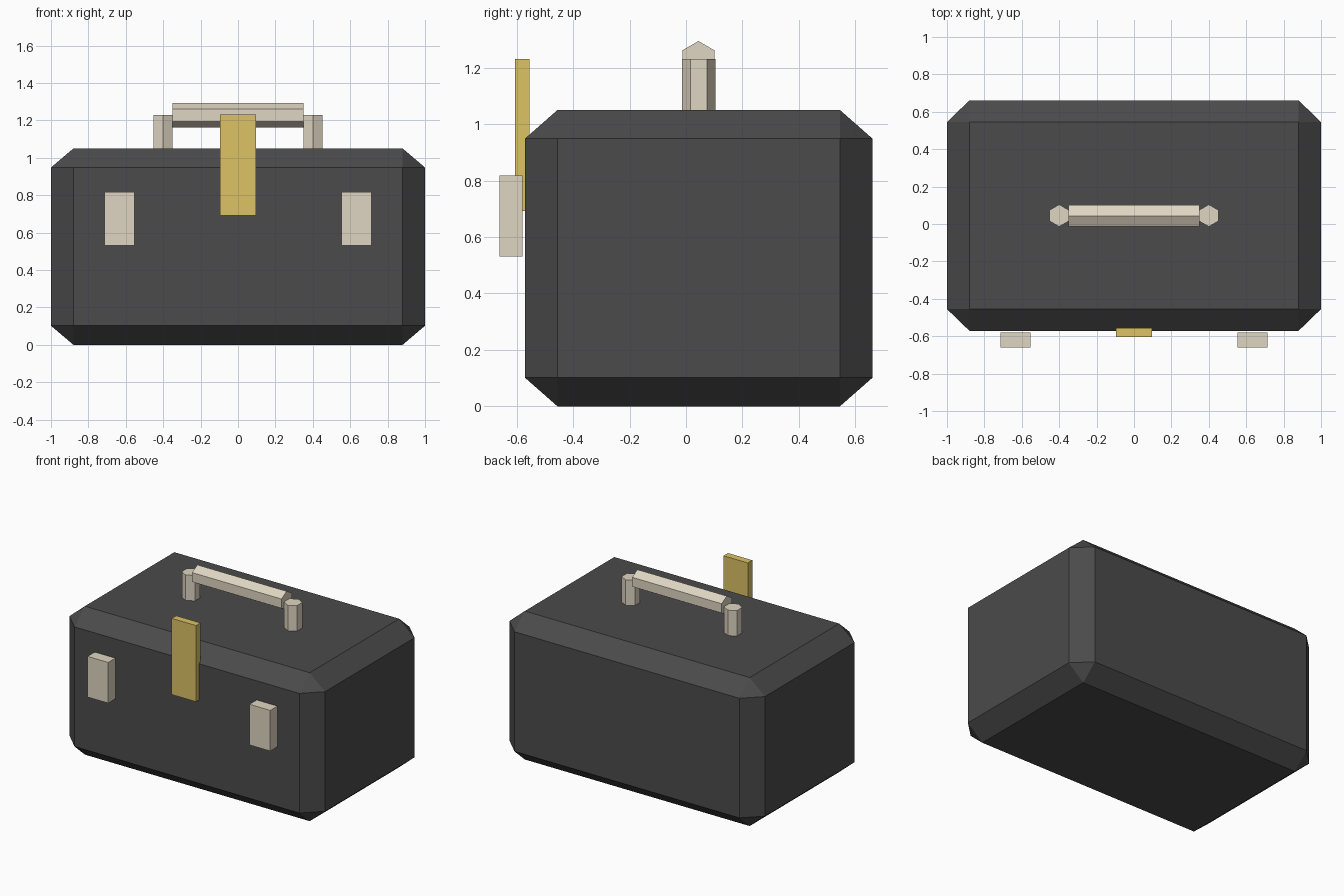
import bpy, bmesh, math
from mathutils import Matrix, Vector

if "Cube" in bpy.data.objects:
    bpy.data.objects.remove(bpy.data.objects["Cube"])


def material(name, rgb):
    m = bpy.data.materials.new(name)
    m.diffuse_color = (*rgb, 1)
    m.use_nodes = True
    m.node_tree.nodes["Principled BSDF"].inputs["Base Color"].default_value = m.diffuse_color
    return m


dark = material("charcoal", (0.07, 0.07, 0.07))
cream = material("cream metal", (0.74, 0.67, 0.54))
gold = material("brass", (0.72, 0.54, 0.13))

MID_Y = 0.045  # centre line of case and handle


def finish(bm, name, mat):
    bmesh.ops.recalc_face_normals(bm, faces=bm.faces)
    me = bpy.data.meshes.new(name)
    bm.to_mesh(me)
    bm.free()
    me.materials.append(mat)
    ob = bpy.data.objects.new(name, me)
    bpy.context.collection.objects.link(ob)
    return ob


def box(name, lo, hi, mat, chamfer=None):
    """Box between two corners, optionally chamfered by a per-axis amount."""
    lo, hi = Vector(lo), Vector(hi)
    c = Vector(chamfer or (1, 1, 1))
    size = Vector([(hi[i] - lo[i]) / c[i] for i in range(3)])
    bm = bmesh.new()
    bmesh.ops.create_cube(bm, size=1, matrix=Matrix.Diagonal((*size, 1)))
    if chamfer:  # bevel by one unit, then scale to the chamfer sizes
        bmesh.ops.bevel(bm, geom=bm.edges[:], offset=1, segments=1,
                        profile=0.5, affect='EDGES')
    bmesh.ops.scale(bm, vec=c, verts=bm.verts)
    bmesh.ops.translate(bm, vec=(lo + hi) / 2, verts=bm.verts)
    return finish(bm, name, mat)


def hex_bar(name, centre, radius, length, rot, mat):
    bm = bmesh.new()
    bmesh.ops.create_cone(bm, cap_ends=True, segments=6, radius1=radius,
                          radius2=radius, depth=length,
                          matrix=Matrix.Translation(centre) @ rot)
    # put a corner, not a flat, on the +y / +z side
    return finish(bm, name, mat)


# Chamfered case
box("case_body", (-1, -0.571, 0), (1, 0.661, 1.05), dark, (0.12, 0.116, 0.102))

# Front latches, one each side
for side, x in (("left", -0.634), ("right", 0.634)):
    box(side + "_latch", (x - 0.081, -0.661, 0.53), (x + 0.081, -0.58, 0.818), cream)

# Tall central hasp
box("hasp", (-0.095, -0.605, 0.692), (0.095, -0.555, 1.231), gold)

# Handle posts: hexagonal, corners pointing along y
corner_y = Matrix(((1, 0, 0, 0), (0, 1, 0, 0), (0, 0, 1, 0), (0, 0, 0, 1)))
for side, x in (("left", -0.4), ("right", 0.4)):
    hex_bar(side + "_handle_post", (x, MID_Y, 1.13), 0.059, 0.2, corner_y, cream)

# Handle grip: hexagonal bar along x, ridge on top
ridge_up = Matrix.Rotation(math.pi / 2, 4, 'X') @ Matrix.Rotation(math.pi / 2, 4, 'Y')
hex_bar("handle_grip", (0, MID_Y - 0.001, 1.228), 0.066, 0.7, ridge_up, cream)
